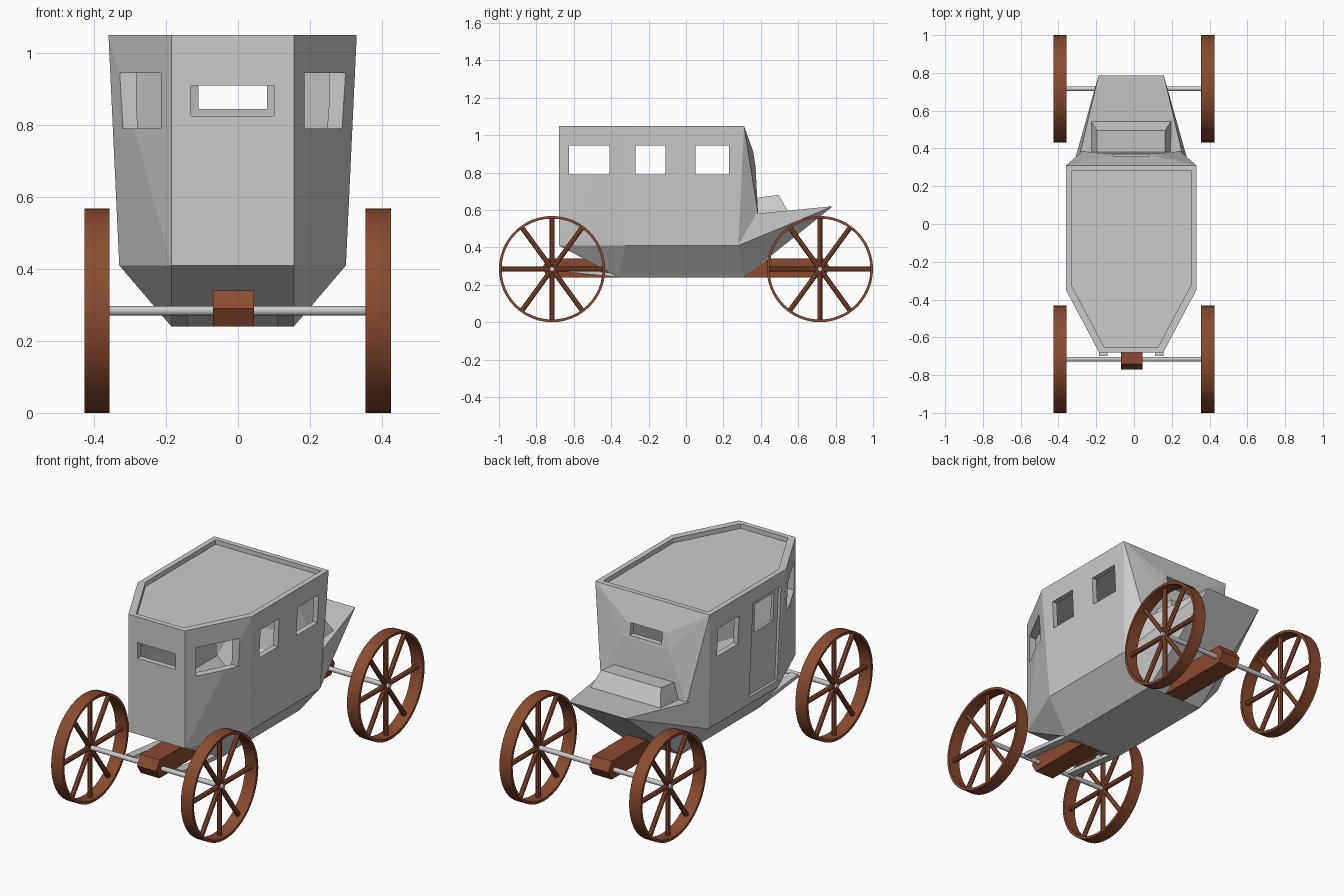
import bpy, bmesh, math
from mathutils import Matrix, Vector

if "Cube" in bpy.data.objects:
    bpy.data.objects.remove(bpy.data.objects["Cube"])

CX = -0.015  # body centre line

brown = bpy.data.materials.new("brown_wood")
brown.diffuse_color = (0.25, 0.07, 0.03, 1)
brown.use_nodes = True
brown.node_tree.nodes["Principled BSDF"].inputs["Base Color"].default_value = brown.diffuse_color


def finish(bm, name, mat=None):
    bmesh.ops.recalc_face_normals(bm, faces=bm.faces[:])
    me = bpy.data.meshes.new(name)
    bm.to_mesh(me)
    bm.free()
    ob = bpy.data.objects.new(name, me)
    bpy.context.collection.objects.link(ob)
    if mat:
        me.materials.append(mat)
    return ob


def hull(name, pts, mat=None):
    bm = bmesh.new()
    for p in pts:
        bm.verts.new(p)
    r = bmesh.ops.convex_hull(bm, input=bm.verts[:])
    loose = [v for v in bm.verts if not v.link_faces]
    bmesh.ops.delete(bm, geom=loose, context='VERTS')
    bmesh.ops.dissolve_limit(bm, angle_limit=0.01, verts=bm.verts[:], edges=bm.edges[:])
    return finish(bm, name, mat)


def sym(pts):
    """Mirror half-width points about the body centre line."""
    return [(CX + s * x, y, z) for x, y, z in pts for s in (-1, 1)]


def box(name, x0, x1, y0, y1, z0, z1, mat=None):
    return hull(name, [(x, y, z) for x in (x0, x1) for y in (y0, y1) for z in (z0, z1)], mat)


def cut(ob, cutter):
    m = ob.modifiers.new("cut", 'BOOLEAN')
    m.operation = 'DIFFERENCE'
    m.solver = 'EXACT'
    m.object = cutter
    bpy.context.view_layer.objects.active = ob
    bpy.ops.object.modifier_apply(modifier=m.name)
    bpy.data.objects.remove(cutter)


# cabin: convex shell from half-width points
roof = [(0.17, -0.68, 1.05), (0.345, -0.35, 1.05), (0.345, 0.31, 1.05)]
half = roof + [
    (0.17, -0.68, 0.41), (0.315, -0.325, 0.41), (0.315, 0.28, 0.41),
    (0.17, -0.36, 0.24), (0.17, 0.31, 0.24),
    (0.12, 0.36, 0.91), (0.14, 0.372, 0.83), (0.26, 0.385, 0.58)]
cabin = hull("cabin", sym(half))


def inset(p, t, tz):
    x, y, z = p
    return (x - t, y - math.copysign(t, y), z + (tz if z < 0.6 else -t * 1.6 if z > 1 else 0))


cut(cabin, hull("interior", sym([inset(p, 0.03, 0.03) for p in half])))
cut(cabin, hull("roof_tray", sym([(x - 0.028, y - math.copysign(0.028, y), z)
                                  for x, y, _ in roof for z in (1.025, 1.1)])))
# windows: side pairs, front and back
for y0, y1 in ((-0.625, -0.41), (-0.27, -0.11), (0.05, 0.23)):
    cut(cabin, box("side_window", -0.6, 0.6, y0, y1, 0.79, 0.945))
cut(cabin, box("front_window", -0.13, 0.10, -0.9, -0.5, 0.825, 0.91))
cut(cabin, box("back_window", -0.11, 0.08, 0.2, 0.6, 0.845, 0.91))
# door recess on the left side
cut(cabin, hull("door_recess", [(x, y, z) for y in (-0.31, -0.07)
                                for x, z in ((-0.318, 0.45), (-0.342, 0.97), (-0.5, 0.45), (-0.5, 0.97))]))

# driver's prow and seat
hull("prow", sym([(0.17, 0.31, 0.24), (0.315, 0.28, 0.41), (0.27, 0.375, 0.58), (0.173, 0.785, 0.62)]))
hull("driver_seat", sym([(0.215, 0.37, 0.56), (0.215, 0.55, 0.585),
                         (0.18, 0.37, 0.665), (0.18, 0.495, 0.68)]))

# underside beams holding the axles, and short front rails
for name, s, inner in (("front_beam", -1, 0.36), ("rear_beam", 1, 0.31)):
    prof = [(inner, 0.24), (inner + 0.13, 0.34), (0.74, 0.34), (0.77, 0.29), (0.74, 0.24)]
    hull(name, [(x, s * y, z) for y, z in prof for x in (-0.07, 0.045)], brown)
for name, x in (("front_rail_left", -0.185), ("front_rail_right", 0.11)):
    hull(name, [(x + d, y, z) for d in (0, 0.045)
                for y, z in ((-0.70, 0.275), (-0.70, 0.295), (-0.36, 0.24), (-0.36, 0.26))])


def wheel(name, cx, cy):
    bm = bmesh.new()
    # rim
    n, rings = 48, []
    for i in range(n):
        a = 2 * math.pi * i / n
        rings.append([bm.verts.new((x, r * math.cos(a), r * math.sin(a))) for x, r in
                      ((-0.035, 0.27), (-0.035, 0.284), (0.035, 0.284), (0.035, 0.27))])
    for i in range(n):
        a, b = rings[i], rings[(i + 1) % n]
        for j in range(4):
            k = (j + 1) % 4
            bm.faces.new((a[j], a[k], b[k], b[j]))
    # spokes
    for deg in (0, 54, 90, 126):
        m = Matrix.Rotation(math.radians(deg - 90), 4, 'X')
        bmesh.ops.create_cone(bm, cap_ends=True, segments=8, radius1=0.013, radius2=0.013,
                              depth=0.55, matrix=m)
    ob = finish(bm, name, brown)
    ob.location = (cx, cy, 0.284)
    bpy.ops.object.select_all(action='DESELECT')
    ob.select_set(True)
    bpy.context.view_layer.objects.active = ob
    bpy.ops.object.shade_smooth_by_angle(angle=math.radians(30))


# wheels and axles
for end, y in (("front", -0.716), ("rear", 0.716)):
    wheel(end + "_wheel_left", -0.392, y)
    wheel(end + "_wheel_right", 0.39, y)
    bm = bmesh.new()
    bmesh.ops.create_cone(bm, cap_ends=True, segments=16, radius1=0.013, radius2=0.013, depth=0.83,
                          matrix=Matrix.Translation((0, y, 0.284)) @ Matrix.Rotation(math.pi / 2, 4, 'Y'))
    finish(bm, end + "_axle")
